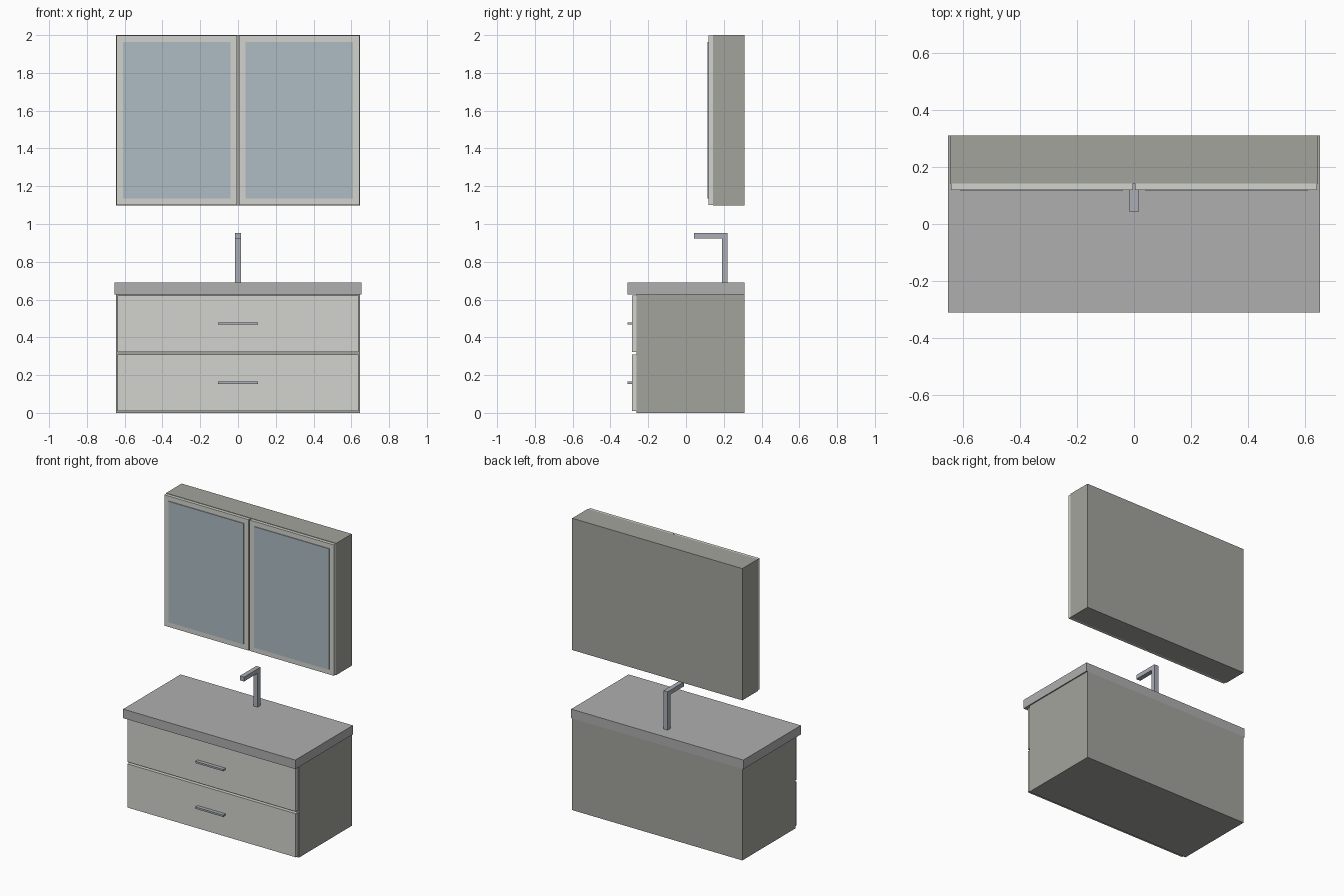
import bpy

if "Cube" in bpy.data.objects:
    bpy.data.objects.remove(bpy.data.objects["Cube"])


def material(name, rgb):
    m = bpy.data.materials.new(name)
    m.diffuse_color = (*rgb, 1)
    m.use_nodes = True
    m.node_tree.nodes["Principled BSDF"].inputs["Base Color"].default_value = m.diffuse_color
    return m


CARCASS = material("carcass_taupe", (0.37, 0.37, 0.34))
FRONT = material("front_off_white", (0.65, 0.65, 0.61))
STONE = material("counter_grey", (0.43, 0.43, 0.43))
METAL = material("brushed_metal", (0.40, 0.43, 0.47))
GLASS = material("mirror_blue", (0.42, 0.50, 0.55))


def box(name, x, y, z, mat):
    """Box from (min, max) ranges on each axis."""
    bpy.ops.mesh.primitive_cube_add(
        size=1, location=[(a + b) / 2 for a, b in (x, y, z)])
    ob = bpy.context.object
    ob.name = name
    ob.scale = [b - a for a, b in (x, y, z)]
    bpy.ops.object.transform_apply(location=False, rotation=False, scale=True)
    ob.data.materials.append(mat)
    return ob


# Vanity carcass and countertop
box("vanity_body", (-0.645, 0.645), (-0.262, 0.311), (0, 0.628), CARCASS)
box("countertop", (-0.653, 0.653), (-0.311, 0.311), (0.628, 0.69), STONE)

# Drawer fronts with bar handles
for label, z0, z1, hz in (("lower", 0.01, 0.309, 0.16), ("upper", 0.323, 0.622, 0.473)):
    box(f"{label}_drawer_front", (-0.638, 0.638), (-0.286, -0.262), (z0, z1), FRONT)
    box(f"{label}_drawer_handle", (-0.105, 0.105), (-0.311, -0.286),
        (hz - 0.006, hz + 0.006), METAL)

# Tap: one bent square bar, upright plus spout, extruded from its side profile
profile = [(0.221, 0.69), (0.221, 0.953), (0.042, 0.953),
           (0.042, 0.923), (0.19, 0.923), (0.19, 0.69)]
n = len(profile)
verts = [(x, y, z) for x in (-0.016, 0.016) for y, z in profile]
faces = [tuple(range(n)), tuple(range(2 * n - 1, n - 1, -1))]
faces += [(i, i + n, (i + 1) % n + n, (i + 1) % n) for i in range(n)]
mesh = bpy.data.meshes.new("tap")
mesh.from_pydata(verts, [], faces)
mesh.materials.append(METAL)
tap = bpy.data.objects.new("tap", mesh)
bpy.context.collection.objects.link(tap)
bpy.ops.object.select_all(action='DESELECT')
tap.select_set(True)
bpy.context.view_layer.objects.active = tap
bpy.ops.object.mode_set(mode='EDIT')
bpy.ops.mesh.select_all(action='SELECT')
bpy.ops.mesh.normals_make_consistent(inside=False)
bpy.ops.object.mode_set(mode='OBJECT')

# Wall cabinet with two mirrored doors
box("mirror_cabinet_body", (-0.645, 0.645), (0.142, 0.311), (1.097, 2.0), CARCASS)
for label, s in (("left", -1), ("right", 1)):
    box(f"{label}_cabinet_door", sorted((s * 0.004, s * 0.642)), (0.12, 0.142),
        (1.1, 1.997), FRONT)
    box(f"{label}_mirror", sorted((s * 0.04, s * 0.608)), (0.115, 0.12),
        (1.134, 1.963), GLASS)
